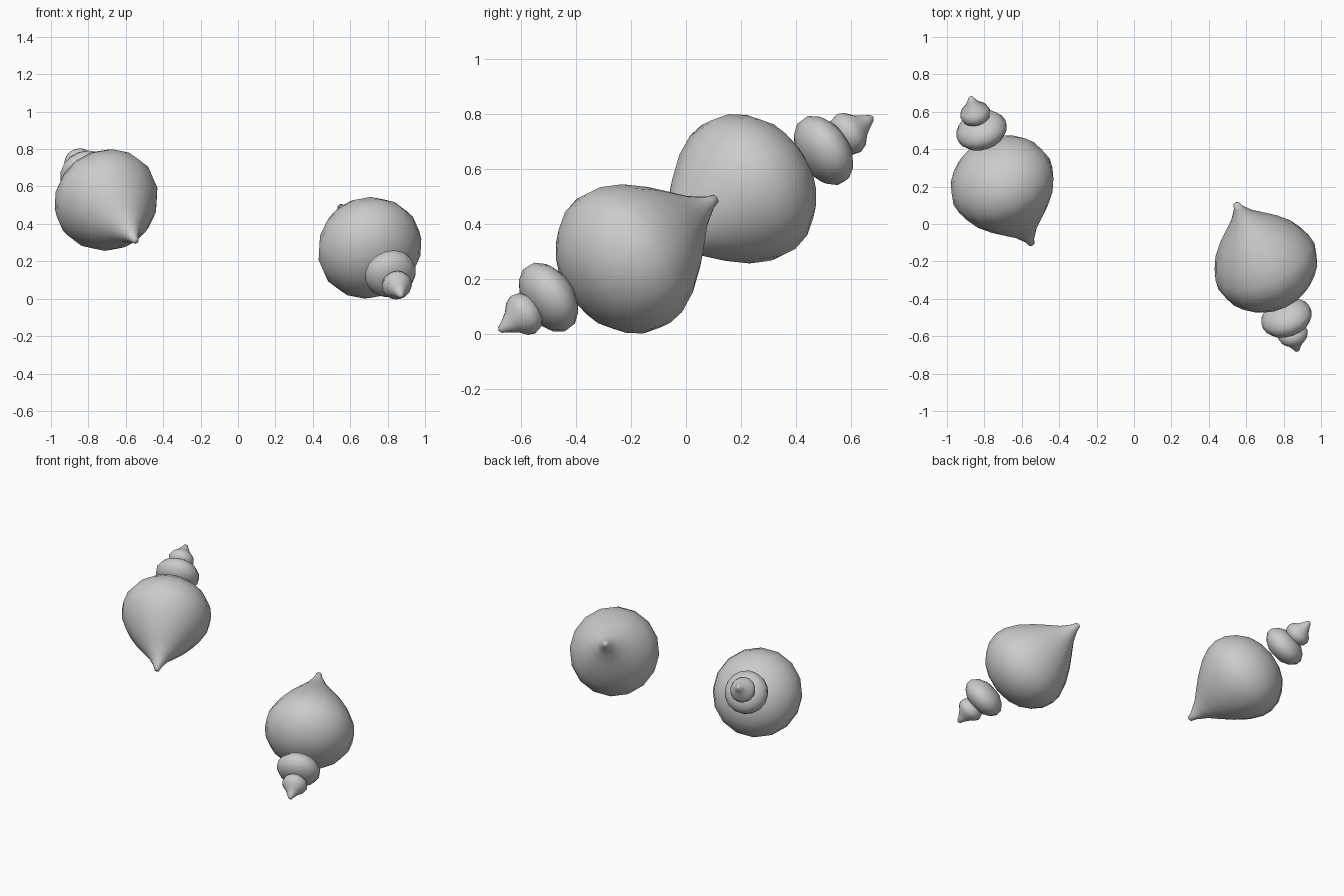
import bpy, bmesh, math
from mathutils import Vector

if "Cube" in bpy.data.objects:
    bpy.data.objects.remove(bpy.data.objects["Cube"])

SIDES = 16

def lathe(name, origin, axis, profile):
    """Revolve (distance, radius) pairs around an axis that starts at origin."""
    bm = bmesh.new()
    rings = []
    for s, r in profile:
        if r == 0:
            rings.append([bm.verts.new((0, 0, s))])
        else:
            rings.append([bm.verts.new((r * math.cos(2 * math.pi * i / SIDES),
                                        r * math.sin(2 * math.pi * i / SIDES), s))
                          for i in range(SIDES)])
    for a, b in zip(rings, rings[1:]):
        for i in range(SIDES):
            j = (i + 1) % SIDES
            if len(a) == 1:
                bm.faces.new((a[0], b[j], b[i]))
            elif len(b) == 1:
                bm.faces.new((a[i], a[j], b[0]))
            else:
                bm.faces.new((a[i], a[j], b[j], b[i]))
    bmesh.ops.recalc_face_normals(bm, faces=bm.faces)
    for f in bm.faces:
        f.smooth = True
    me = bpy.data.meshes.new(name)
    bm.to_mesh(me)
    bm.free()
    ob = bpy.data.objects.new(name, me)
    bpy.context.collection.objects.link(ob)
    ob.rotation_mode = 'QUATERNION'
    ob.rotation_quaternion = Vector(axis).to_track_quat('Z', 'Y')
    ob.location = origin
    return ob

# Profiles: bulb with pointed end, flattened bead, small pointed bead
BULB = [(0, 0), (.005, .016), (.035, .026), (.10, .068), (.16, .125), (.22, .18),
        (.30, .24), (.38, .277), (.44, .285), (.51, .268), (.57, .228),
        (.62, .17), (.65, .10), (.665, 0)]
BEAD = [(-.085, 0), (-.08, .06), (-.055, .108), (-.02, .136), (.015, .138),
        (.05, .115), (.075, .075), (.085, 0)]
CAP = [(-.06, 0), (-.055, .045), (-.03, .074), (0, .082), (.025, .072),
       (.05, .045), (.08, .025), (.103, .013), (.11, 0)]

# Each part: name, origin relative to the model centre, axis, profile
PARTS = [("bulb", (-.545, -.112, -.095), (-.37, .77, .52), BULB),
         ("bead", (-.815, .50, .267), (-.28, .80, .53), BEAD),
         ("tip_bead", (-.85, .592, .33), (-.22, .81, .54), CAP)]

# The right ornament is the left one reflected through the model centre
for side, k in (("left", 1), ("right", -1)):
    for name, pos, axis, prof in PARTS:
        lathe(f"{side}_{name}", Vector(pos) * k + Vector((0, 0, .4)), Vector(axis) * k, prof)
